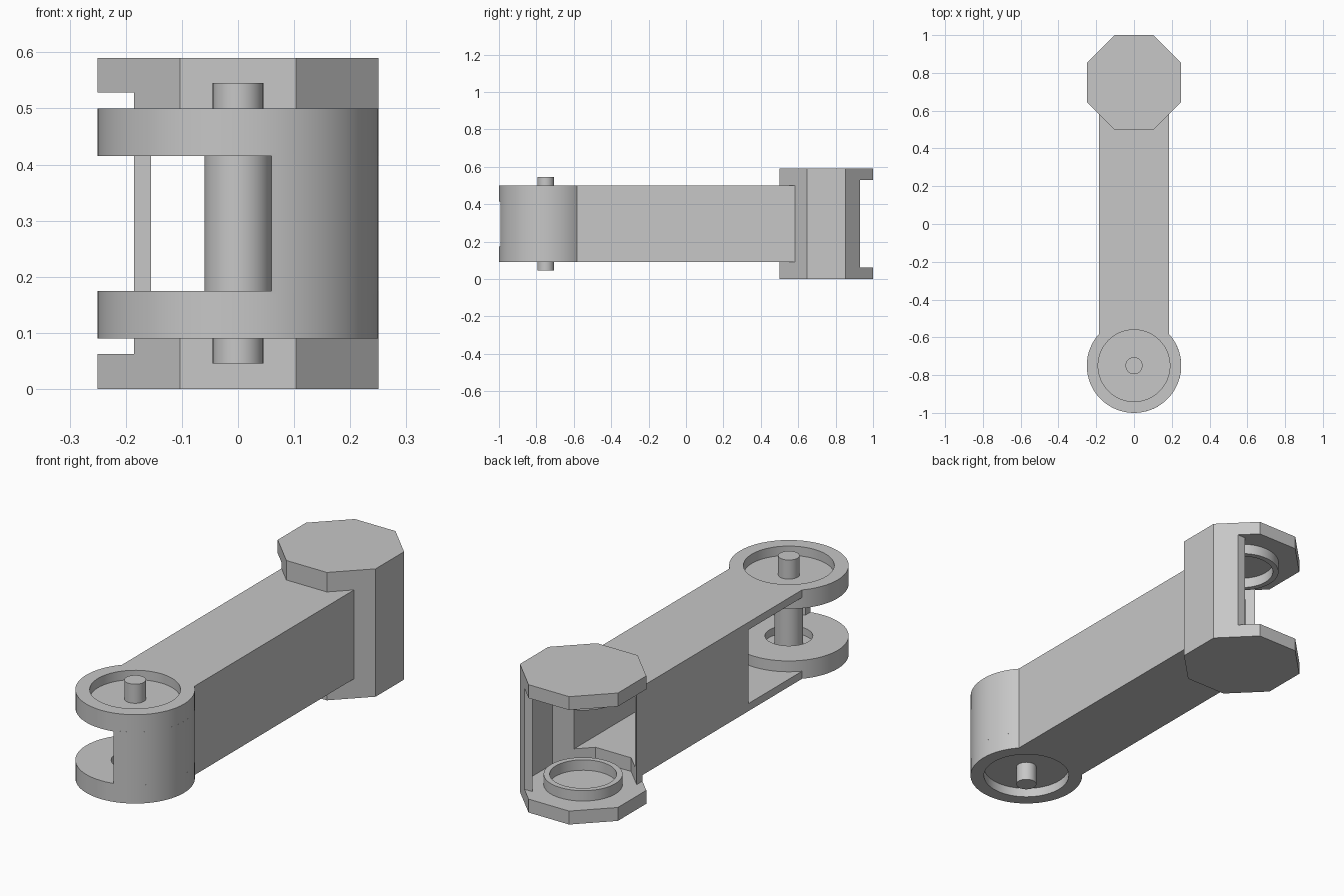
import bpy, bmesh, math
from mathutils import Matrix, Vector

cube = bpy.data.objects.get("Cube")
if cube:
    bpy.data.objects.remove(cube, do_unlink=True)

grey = bpy.data.materials.new("light_grey")
grey.use_nodes = True
colour = (0.57, 0.57, 0.57, 1)
grey.diffuse_color = colour
grey.node_tree.nodes["Principled BSDF"].inputs["Base Color"].default_value = colour

MID_Z = 0.295          # height of the plane of symmetry
PIVOT_Y = 0.75         # distance of both pivots from the centre
R = 0.25               # radius of the fork and apothem of the head


def finish(name, bm, flip=False, smooth=False):
    """Turn a bmesh into an object, optionally mirrored top to bottom."""
    if flip:
        for v in bm.verts:
            v.co.z = 2 * MID_Z - v.co.z
    bmesh.ops.recalc_face_normals(bm, faces=bm.faces)
    mesh = bpy.data.meshes.new(name)
    bm.to_mesh(mesh)
    bm.free()
    mesh.materials.append(grey)
    ob = bpy.data.objects.new(name, mesh)
    bpy.context.collection.objects.link(ob)
    if smooth:
        bpy.ops.object.select_all(action='DESELECT')
        ob.select_set(True)
        bpy.context.view_layer.objects.active = ob
        bpy.ops.object.shade_smooth_by_angle(angle=math.radians(30))
    return ob


def prism(name, outline, z0, z1, cy=0, flip=False, smooth=False):
    """Extrude a flat outline between two heights."""
    bm = bmesh.new()
    face = bm.faces.new([bm.verts.new((x, y + cy, z0)) for x, y in outline])
    out = bmesh.ops.extrude_face_region(bm, geom=[face])["geom"]
    verts = [g for g in out if isinstance(g, bmesh.types.BMVert)]
    bmesh.ops.translate(bm, verts=verts, vec=(0, 0, z1 - z0))
    finish(name, bm, flip, smooth)


def lathe(name, profile, cy, flip=False, closed=False):
    """Spin a profile of (radius, height) about a vertical axis."""
    bm = bmesh.new()
    vs = [bm.verts.new((r, cy, z)) for r, z in profile]
    pairs = list(zip(vs, vs[1:]))
    if closed:
        pairs.append((vs[-1], vs[0]))
    edges = [bm.edges.new(p) for p in pairs]
    bmesh.ops.spin(bm, geom=vs + edges, cent=(0, cy, 0), axis=(0, 0, 1),
                   angle=2 * math.pi, steps=64, use_merge=True)
    bmesh.ops.remove_doubles(bm, verts=bm.verts, dist=0.0001)
    finish(name, bm, flip, True)


def arc(r, a0, a1, n=24):
    return [(r * math.cos(a0 + (a1 - a0) * i / n), r * math.sin(a0 + (a1 - a0) * i / n))
            for i in range(n + 1)]


# Head wall paths: an octagon left open towards the back and the -x side
END_X, IN_X, END_Y = 0.185, 0.155, 0.18


def head_path(a, part):
    s, k = a * math.sqrt(2), a * math.tan(math.pi / 8)
    start, inner_left = (-END_X, END_X - s), (-IN_X, IN_X - s)
    inner_right = (IN_X, IN_X - s)
    side = [(a, -k), (a, k), (s - END_Y, END_Y)]
    return {"full": [start, (-k, -a), (k, -a)] + side,
            "left": [start, inner_left],
            "right": [inner_right] + side}[part]


def head_wall(name, part, z0, z1, flip=False):
    outline = head_path(R, part) + head_path(R - 0.03, part)[::-1]
    prism(name, outline, z0, z1, PIVOT_Y, flip)


# Arm plate outline: circular hollow at the fork, octagon end at the head
W, JOIN = 0.185, 0.245
half = math.asin(W / JOIN)
fork_end = [(x, y - PIVOT_Y) for x, y in arc(JOIN, math.pi / 2 + half, math.pi / 2 - half)]
k = R * math.tan(math.pi / 8)
plate = fork_end + [(W, 0.59), (k, 0.51), (-k, 0.51), (-W, 0.59)]
octagon = [(R / math.cos(math.pi / 8) * math.cos(math.pi / 8 + i * math.pi / 4),
            R / math.cos(math.pi / 8) * math.sin(math.pi / 8 + i * math.pi / 4)) for i in range(8)]

# Parts that repeat at the bottom and the top
for label, flip in (("lower", False), ("upper", True)):
    prism(label + "_arm_plate", plate, 0.09, 0.125, flip=flip)
    # Fork disc with an outer recess and a blind inner hole
    lathe(label + "_fork_disc",
          [(0, 0.133), (0.19, 0.133), (0.19, 0.09), (R, 0.09), (R, 0.175),
           (0.1, 0.175), (0.1, 0.14), (0, 0.14)], -PIVOT_Y, flip)
    # Octagonal head plate, its wall rim and the locating ring
    prism(label + "_head_plate", octagon, 0, 0.062, PIVOT_Y, flip)
    head_wall(label + "_head_rim", "full", 0.062, 0.125, flip)
    lathe(label + "_head_ring",
          [(0.14, 0.06), (0.165, 0.06), (0.165, 0.11), (0.14, 0.11)],
          PIVOT_Y, flip, closed=True)

# Arm side walls; the -x one stops short to leave an opening by the fork
LOW, HIGH = 0.125, 0.465
for name, x0, x1, y0 in (("left_arm_wall", IN_X, W, -0.59), ("right_arm_wall", -W, -IN_X, -0.19)):
    prism(name, [(x0, y0), (x1, y0), (x1, 0.585), (x0, 0.555)][::1]
          if x0 > 0 else [(x0, y0), (x1, y0), (x1, 0.555), (x0, 0.585)], LOW, HIGH)

# Head walls beside the arm's hollow end
head_wall("head_side_wall", "right", LOW, HIGH)
head_wall("head_edge_wall", "left", LOW, HIGH)

# Curved wall joining the two fork discs on the +x side
CUT, INNER, STOP = 0.06, 0.215, 0.74
fork = (arc(R, -math.acos(CUT / R), STOP, 40)
        + arc(INNER, STOP, -math.acos(CUT / INNER), 40))
prism("fork_wall", fork, 0.17, 0.42, -PIVOT_Y, smooth=True)

# Pivot pin with a thicker middle
lathe("pivot_pin",
      [(0, 0.045), (0.045, 0.045), (0.045, 0.137), (0.06, 0.137),
       (0.06, 0.453), (0.045, 0.453), (0.045, 0.545), (0, 0.545)], -PIVOT_Y)
